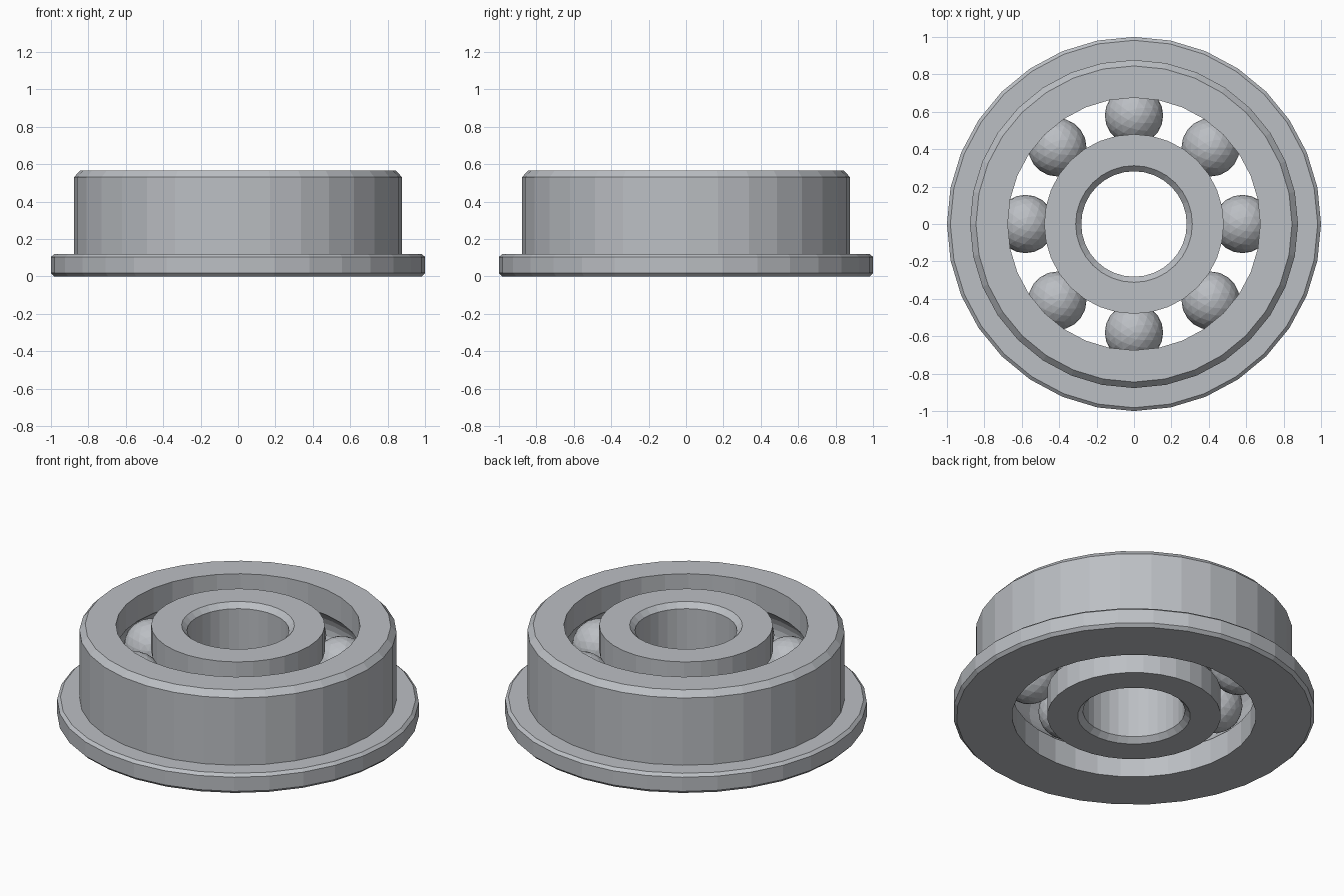
import bpy
import bmesh
from math import asin, cos, sin, pi, tau

cube = bpy.data.objects.get("Cube")
if cube:
    bpy.data.objects.remove(cube, do_unlink=True)

SEGMENTS = 32
HEIGHT = 0.565
MID = HEIGHT / 2
PITCH = 0.58          # radius of the ball circle
BALL = 0.156
GROOVE = 0.16
OUTER_HOLE = 0.675
INNER_RIM = 0.48

steel = bpy.data.materials.new("steel grey")
steel.use_nodes = True
colour = (0.50, 0.52, 0.55, 1)
steel.diffuse_color = colour
steel.node_tree.nodes["Principled BSDF"].inputs["Base Color"].default_value = colour


def add_object(name, bm):
    bmesh.ops.recalc_face_normals(bm, faces=bm.faces)
    mesh = bpy.data.meshes.new(name)
    bm.to_mesh(mesh)
    bm.free()
    mesh.materials.append(steel)
    obj = bpy.data.objects.new(name, mesh)
    bpy.context.collection.objects.link(obj)
    return obj


def lathe(name, profile):
    """Turn a closed (radius, height) outline around the z axis."""
    bm = bmesh.new()
    rings = []
    for i in range(SEGMENTS):
        a = tau * i / SEGMENTS
        rings.append([bm.verts.new((r * cos(a), r * sin(a), z)) for r, z in profile])
    n = len(profile)
    for i, ring in enumerate(rings):
        following = rings[(i + 1) % SEGMENTS]
        for j in range(n):
            k = (j + 1) % n
            bm.faces.new((ring[j], following[j], following[k], ring[k]))
    return add_object(name, bm)


def groove(wall, side, steps=8):
    """Ball track cut into a wall, listed from low to high."""
    half = pi / 2 - asin(abs(wall - PITCH) / GROOVE)
    angles = [half * (2 * i / steps - 1) for i in range(steps + 1)]
    return [(PITCH + side * GROOVE * cos(a), MID + GROOVE * sin(a)) for a in angles]


# Outer ring with bevelled flange and ball track
lathe("outer_ring", [
    (OUTER_HOLE, 0), (0.982, 0), (1, 0.018), (1, 0.104), (0.982, 0.12),
    (0.877, 0.12), (0.877, 0.53), (0.845, HEIGHT), (OUTER_HOLE, HEIGHT),
] + groove(OUTER_HOLE, 1)[::-1])

# Inner ring with bevelled bore and ball track
lathe("inner_ring", [
    (INNER_RIM, HEIGHT), (0.312, HEIGHT), (0.282, HEIGHT - 0.03),
    (0.282, 0.03), (0.312, 0), (INNER_RIM, 0),
] + groove(INNER_RIM, -1))

# Eight faceted balls around the track
for i in range(8):
    bm = bmesh.new()
    bmesh.ops.create_icosphere(bm, subdivisions=3, radius=BALL)
    ball = add_object(f"ball_{i + 1}", bm)
    a = tau * i / 8
    ball.location = (PITCH * cos(a), PITCH * sin(a), MID)
